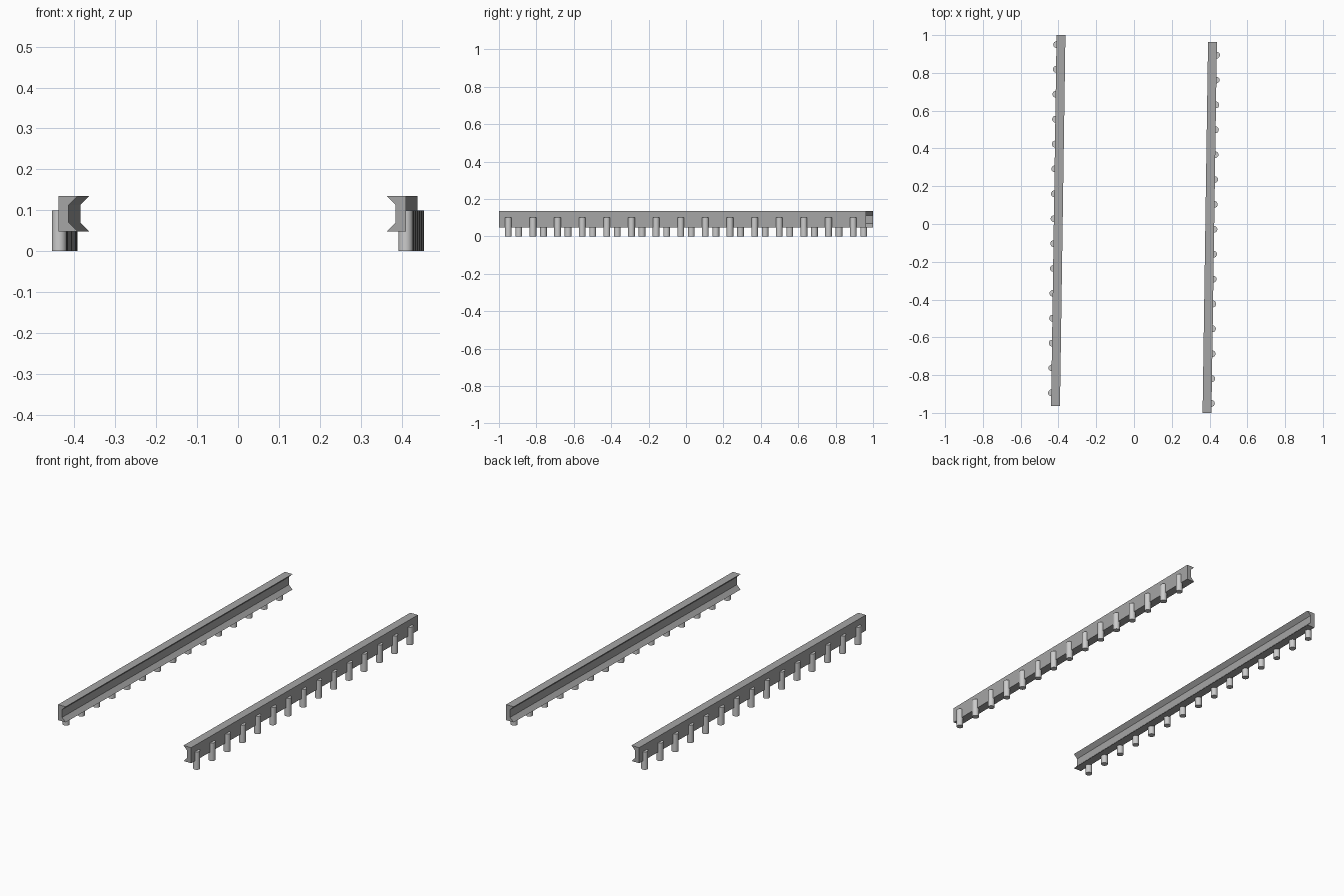
import bpy, bmesh, math
from mathutils import Matrix

if "Cube" in bpy.data.objects:
    bpy.data.objects.remove(bpy.data.objects["Cube"])

SLOPE = 0.029 / 1.965        # slight toe-out of each rail along y
Y0, Y1 = -1.0, 0.963         # rail ends
OUTER = 0.41                 # outer face at the front end
POSTS, FIRST, STEP, RADIUS = 15, -0.95, 0.1317, 0.018

# cross-section (offset from outer face, z), channel faces the road
PROFILE = [(0, 0.048), (0, 0.135), (-0.047, 0.135), (-0.025, 0.113),
           (-0.025, 0.070), (-0.047, 0.048)]

# darker grey of the beams
dark = bpy.data.materials.new("dark_grey")
dark.diffuse_color = (0.38, 0.38, 0.38, 1)
dark.use_nodes = True
dark.node_tree.nodes["Principled BSDF"].inputs["Base Color"].default_value = dark.diffuse_color


def face_x(y):
    return OUTER + SLOPE * (y - Y0)


def finish(bm, name, turn, material=None, smooth=False):
    bmesh.ops.recalc_face_normals(bm, faces=bm.faces)
    bm.transform(Matrix.Rotation(turn, 4, 'Z'))
    me = bpy.data.meshes.new(name)
    bm.to_mesh(me)
    bm.free()
    if material:
        me.materials.append(material)
    ob = bpy.data.objects.new(name, me)
    bpy.context.collection.objects.link(ob)
    if smooth:
        bpy.ops.object.select_all(action='DESELECT')
        ob.select_set(True)
        bpy.context.view_layer.objects.active = ob
        bpy.ops.object.shade_smooth_by_angle(angle=math.radians(40))


def rail(side, turn):
    # beam extruded along its length
    bm = bmesh.new()
    a, b = [[bm.verts.new((face_x(y) + dx, y, z)) for dx, z in PROFILE]
            for y in (Y0, Y1)]
    bm.faces.new(a)
    bm.faces.new(b[::-1])
    n = len(PROFILE)
    for i in range(n):
        j = (i + 1) % n
        bm.faces.new((a[i], a[j], b[j], b[i]))
    finish(bm, side + "_rail_beam", turn, material=dark)

    # round posts half sunk into the outer face
    bm = bmesh.new()
    for i in range(POSTS):
        y = FIRST + i * STEP
        bmesh.ops.create_cone(
            bm, cap_ends=True, segments=16, radius1=RADIUS, radius2=RADIUS,
            depth=0.1, matrix=Matrix.Translation((face_x(y) - 0.001, y, 0.05)))
    finish(bm, side + "_rail_posts", turn, smooth=True)


# the left rail is the right one turned half way round
rail("right", 0)
rail("left", math.pi)
